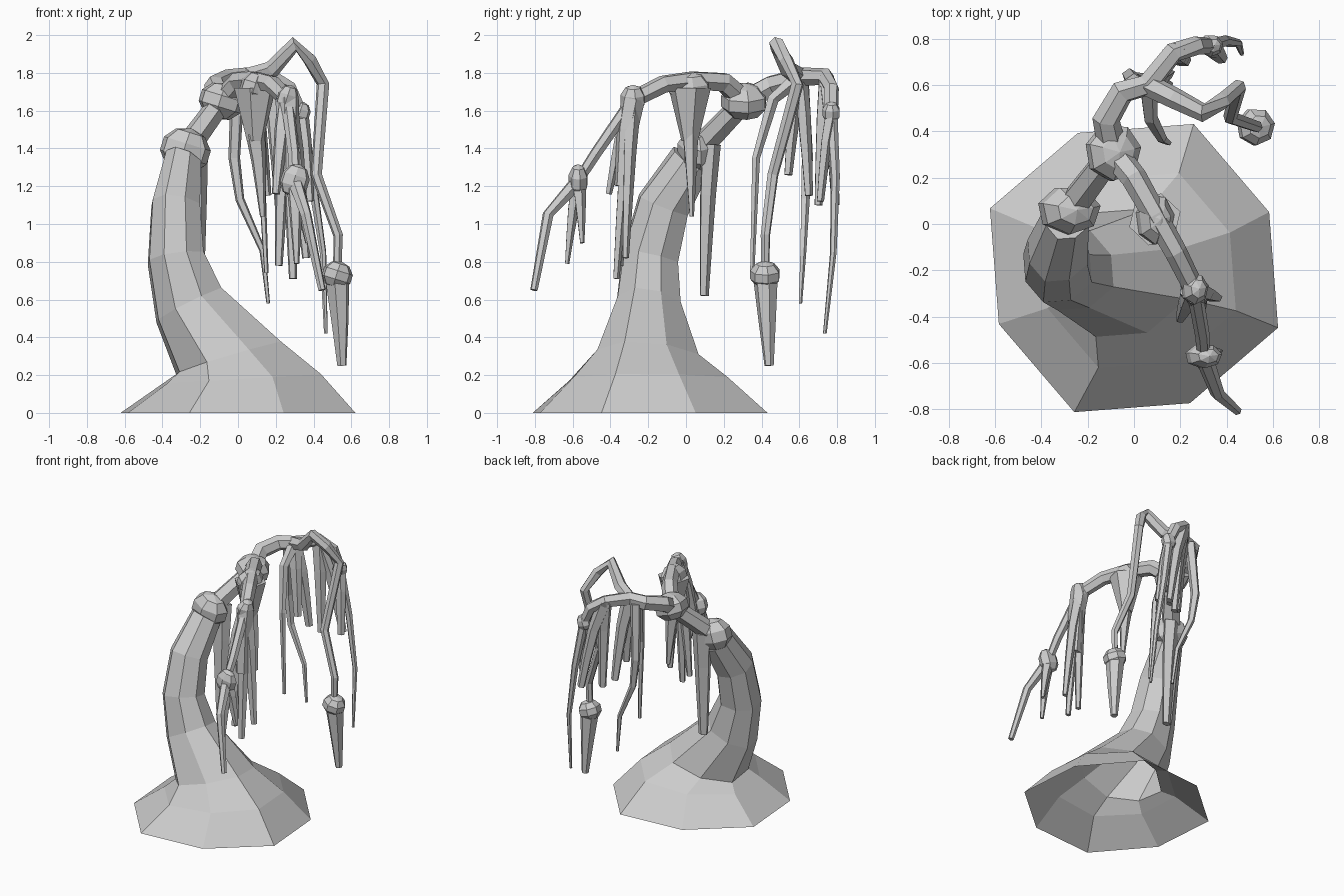
import bpy, bmesh
from math import cos, sin, pi
from mathutils import Vector, Matrix

if "Cube" in bpy.data.objects:
    bpy.data.objects.remove(bpy.data.objects["Cube"])


def finish(name, bm):
    bmesh.ops.recalc_face_normals(bm, faces=bm.faces)
    me = bpy.data.meshes.new(name)
    bm.to_mesh(me)
    bm.free()
    ob = bpy.data.objects.new(name, me)
    bpy.context.collection.objects.link(ob)


def loft(name, rings, open_start=False):
    bm = bmesh.new()
    loops = [[bm.verts.new(p) for p in r] for r in rings]
    n = len(loops[0])
    for a, b in zip(loops, loops[1:]):
        for i in range(n):
            j = (i + 1) % n
            bm.faces.new((a[i], a[j], b[j], b[i]))
    if not open_start:
        bm.faces.new(loops[0][::-1])
    bm.faces.new(loops[-1])
    finish(name, bm)


def tube(name, pts, r0, r1, sides=6, flat=1.0):
    """Sweep a polygon along points, its radius going from r0 to r1."""
    P = [Vector(p) for p in pts]
    last = len(P) - 1
    rings, u = [], Vector((1, 0.3, 0.1))
    for i, p in enumerate(P):
        t = (P[min(i + 1, last)] - P[max(i - 1, 0)]).normalized()
        u = (u - t * u.dot(t)).normalized()
        v = t.cross(u) * flat
        r = r0 + (r1 - r0) * i / last
        rings.append([p + (u * cos(a) + v * sin(a)) * r
                      for a in (2 * pi * k / sides for k in range(sides))])
    loft(name, rings)


def strand(name, start, tip, r, end=0.015, flat=0.8):
    """Hanging strand: moves sideways first, then falls straight down."""
    a, b = Vector(start), Vector(tip)
    pts = []
    for i in range(4):
        t = i / 3
        p = a.lerp(b, t ** 0.7)
        p.z = a.z + (b.z - a.z) * t
        pts.append(p)
    tube(name, pts, r, end, 5, flat)


def knot(name, c, sx, sy, sz):
    bm = bmesh.new()
    m = (Matrix.Translation(c) @ Matrix.Rotation(0.3, 4, 'Y')
         @ Matrix.Diagonal((sx, sy, sz, 1)) @ Matrix.Rotation(0.4, 4, 'Z'))
    bmesh.ops.create_uvsphere(bm, u_segments=7, v_segments=5, radius=1, matrix=m)
    finish(name, bm)


# Flared eight-sided trunk, open below: centre, radius, slope of each ring along x and y
rings = []
for c, r, sx, sy in (((0, -.19, 0), .652, 0, 0), ((.02, -.2, .18), .44, .06, 0),
                     ((-.05, -.21, .29), .29, .3, -.05), ((-.26, -.2, .57), .18, .5, -.1),
                     ((-.33, -.19, .82), .155, .15, -.2), ((-.33, -.12, 1.1), .135, -.1, -.4),
                     ((-.29, .03, 1.34), .1, -.3, -.6)):
    ring = []
    for k in range(8):
        a = (k + 0.5) * pi / 4
        rk = r * (1.032 if k % 2 else 0.968)
        dx, dy = rk * cos(a), rk * sin(a)
        ring.append(Vector(c) + Vector((dx, dy, dx * sx + dy * sy)))
    rings.append(ring)
loft("trunk", rings, open_start=True)

# Joints shared by knots and boughs
LOW, FORK = (-.28, .06, 1.39), (-.09, .31, 1.65)
FRONT, BUNDLE, FRONT_END = (.09, .02, 1.72), (.26, -.28, 1.66), (.3, -.57, 1.23)
CROWN, BACK, BACK_END, HANG = (.06, .6, 1.78), (.17, .74, 1.78), (.33, .77, 1.59), (.525, .42, .73)

knot("lower_knot", LOW, .14, .11, .12)
knot("fork_knot", FORK, .125, .13, .1)
knot("front_knot", FRONT, .085, .115, .09)
knot("bundle_knot", BUNDLE, .06, .07, .08)
knot("front_end_knot", FRONT_END, .08, .055, .09)
knot("back_end_knot", BACK_END, .055, .05, .06)
knot("hanging_knot", HANG, .085, .085, .075)

# Boughs
tube("lower_bough", [LOW, FORK], .07, .06)
tube("front_bough", [FORK, (0, .2, 1.75), (.09, .04, 1.76), (.18, -.12, 1.74), BUNDLE], .06, .045)
tube("front_twig", [BUNDLE, (.295, -.48, 1.37), FRONT_END], .035, .028)
tube("front_twig_tip", [FRONT_END, (.36, -.73, 1.05), (.445, -.805, .65)], .04, .02)
tube("back_bough", [FORK, (-.12, .45, 1.73), (-.05, .57, 1.765), CROWN, BACK,
                    (.27, .77, 1.72), BACK_END], .065, .036)
tube("back_twig", [BACK_END, (.39, .79, 1.25), (.45, .78, .85), (.465, .735, .42)], .033, .01)
tube("arched_bough", [CROWN, (.18, .54, 1.82), (.3, .48, 1.95), (.38, .53, 1.87), (.45, .59, 1.74),
                      (.415, .46, 1.26), (.53, .42, .94), HANG], .05, .022)
tube("hanging_root_tip", [HANG, (.54, .43, .48), (.55, .44, .25)], .068, .025)
tube("front_knot_cone", [FRONT, (.09, .02, 1.44)], .115, .045)
strand("front_knot_tail", (.09, .02, 1.48), (.13, .03, 1.04), .055)
strand("trunk_strand", (-.23, .13, 1.42), (-.215, .095, .62), .075, .035, 0.7)
tube("bundle_body", [BUNDLE, (.265, -.31, 1.5), (.27, -.33, 1.2)], .065, .05)

# Hanging strands by the joint they grow from
bundles = {
    "bundle": (BUNDLE, .055, .022, [(.215, -.35, .78), (.29, -.37, .71), (.36, -.32, .82), (.2, -.41, 1.16)]),
    "front_end": (FRONT_END, .05, .015, [(.31, -.63, .79), (.37, -.55, .9)]),
    "crown": (CROWN, .055, .028, [(.13, .54, 1.26), (.15, .65, 1.15)]),
    "back": (BACK, .052, .028, [(.22, .7, 1.1), (.34, .79, 1.1)]),
    "back_end": (BACK_END, .045, .025, [(.38, .71, 1.12)]),
}
for part, (start, r, end, tips) in bundles.items():
    for i, tip in enumerate(tips):
        strand(f"{part}_strand_{i + 1}", start, tip, r, end)

# Two long bent strands under the crown
tube("inner_strand", [CROWN, (.07, .46, 1.66), (.12, .37, 1.35), (.15, .35, .74)], .042, .012, 5)
tube("left_strand", [(0, .61, 1.76), (-.02, .64, 1.35), (.01, .63, 1.13), (.13, .62, .86),
                     (.16, .605, .58)], .04, .01, 5)
